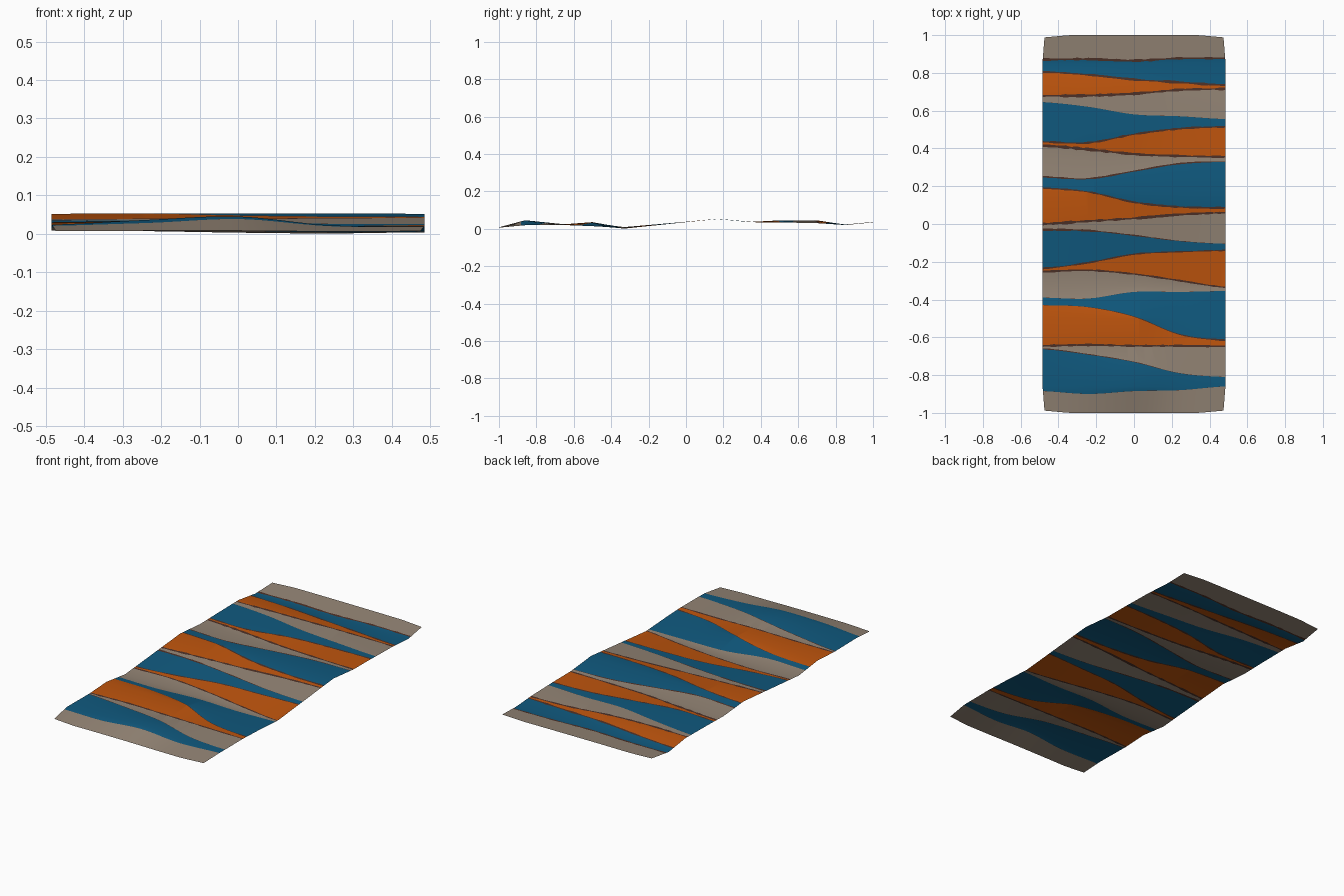
import bpy, bmesh, random
random.seed(4)

HALF = 0.485
COLS = 32

# Colours
PALETTE = [("warm_taupe", (0.29, 0.23, 0.176)), ("deep_blue", (0.005, 0.1, 0.21)),
           ("burnt_orange", (0.52, 0.09, 0.004)), ("dark_brown", (0.075, 0.03, 0.02))]
TAUPE, BLUE, ORANGE, BROWN = range(4)


def curve(points, x):
    """Smooth curve through evenly spaced values across the width."""
    t = max(0, min(1, (x + HALF) / (2 * HALF))) * (len(points) - 1)
    i = min(int(t), len(points) - 2)
    f = t - i
    a, b, c, d = (points[max(0, min(len(points) - 1, k))] for k in (i - 1, i, i + 1, i + 2))
    return b + 0.5 * f * (c - a + f * (2 * a - 5 * b + 4 * c - d + f * (3 * (b - c) + d - a)))


# Wavy band borders: y at five places across, colour beyond the border, brown line width left / right
BORDERS = [
    ((-0.885, -0.90, -0.885, -0.88, -0.86), BLUE, 0, 0),
    ((-0.66, -0.69, -0.73, -0.79, -0.81), TAUPE, 0.006, 0),
    ((-0.645, -0.64, -0.645, -0.645, -0.648), ORANGE, 0.012, 0.008),
    ((-0.43, -0.44, -0.49, -0.585, -0.615), BLUE, 0, 0.008),
    ((-0.39, -0.395, -0.36, -0.36, -0.355), TAUPE, 0, 0),
    ((-0.252, -0.245, -0.265, -0.30, -0.335), ORANGE, 0.01, 0.008),
    ((-0.235, -0.205, -0.16, -0.147, -0.14), BLUE, 0.008, 0.006),
    ((-0.03, -0.035, -0.06, -0.09, -0.105), TAUPE, 0.012, 0),
    ((0.0, 0.015, 0.03, 0.05, 0.06), ORANGE, 0.014, 0.01),
    ((0.19, 0.17, 0.115, 0.09, 0.085), BLUE, 0.008, 0.01),
    ((0.25, 0.24, 0.28, 0.32, 0.33), TAUPE, 0.008, 0.006),
    ((0.415, 0.395, 0.37, 0.36, 0.355), ORANGE, 0.016, 0.01),
    ((0.435, 0.43, 0.475, 0.505, 0.515), BLUE, 0.01, 0.01),
    ((0.645, 0.62, 0.58, 0.57, 0.555), TAUPE, 0, 0),
    ((0.678, 0.68, 0.69, 0.71, 0.715), ORANGE, 0.014, 0.012),
    ((0.805, 0.79, 0.765, 0.75, 0.735), BLUE, 0.008, 0.014),
    ((0.87, 0.873, 0.865, 0.877, 0.877), TAUPE, 0.012, 0.012),
]

# Folds of the cloth: y, then height at five places across
FOLDS = [
    (-1.00, (0.006, 0.008, 0.008, 0.006, 0.006)),
    (-0.86, (0.024, 0.036, 0.045, 0.022, 0.019)),
    (-0.65, (0.022, 0.024, 0.024, 0.021, 0.020)),
    (-0.50, (0.030, 0.034, 0.034, 0.018, 0.014)),
    (-0.33, (0.009, 0.007, 0.003, 0.001, 0.004)),
    (0.17, (0.052, 0.053, 0.053, 0.053, 0.052)),
    (0.35, (0.037, 0.037, 0.037, 0.036, 0.035)),
    (0.50, (0.040, 0.044, 0.044, 0.036, 0.034)),
    (0.70, (0.042, 0.045, 0.042, 0.034, 0.030)),
    (0.85, (0.021, 0.022, 0.023, 0.022, 0.020)),
    (1.00, (0.035, 0.036, 0.036, 0.035, 0.034)),
]


def height(x, y):
    for (y0, h0), (y1, h1) in zip(FOLDS, FOLDS[1:]):
        if y <= y1 or y1 == 1.0:
            f = max(0, min(1, (y - y0) / (y1 - y0)))
            return curve(h0, x) * (1 - f) + curve(h1, x) * f


def end_y(x):
    """Ends of the cloth, dipping a little at the corners."""
    return 1 - 0.012 * max(0, (abs(x) - 0.35) / (HALF - 0.35))


# Flat sheet, one strip of faces per band and per brown line
bm = bmesh.new()
columns, colours = [], []
for c in range(COLS + 1):
    x = -HALF + 2 * HALF * c / COLS
    ys, colours = [-end_y(x)], []
    current = TAUPE
    for points, beyond, left, right in BORDERS:
        y = curve(points, x)
        w = (left + (right - left) * c / COLS) * random.uniform(0.5, 1.4)
        for edge, colour in ((y - w / 2, current), (y + w / 2, BROWN)):
            ys.append(max(edge, ys[-1] + 0.0005))
            colours.append(colour)
        current = beyond
    ys.append(end_y(x))
    colours.append(current)
    columns.append([bm.verts.new((x, y, 0)) for y in ys])
for a, b in zip(columns, columns[1:]):
    for i, colour in enumerate(colours):
        face = bm.faces.new((a[i], b[i], b[i + 1], a[i + 1]))
        face.material_index = colour

# Crease the sheet along each fold and raise it
for y, _ in FOLDS[1:-1]:
    bmesh.ops.bisect_plane(bm, geom=bm.verts[:] + bm.edges[:] + bm.faces[:],
                           plane_co=(0, y, 0), plane_no=(0, 1, 0))
for v in bm.verts:
    x, y, _ = v.co
    v.co.z = height(x, y)
    v.co.x *= 1 - 0.025 * max(0, (abs(y) - 0.85) / 0.15)   # ends taper slightly

mesh = bpy.data.meshes.new("striped_rug")
bm.to_mesh(mesh)
bm.free()
rug = bpy.data.objects.new("striped_rug", mesh)
bpy.context.collection.objects.link(rug)
for name, rgb in PALETTE:
    material = bpy.data.materials.new(name)
    material.diffuse_color = (*rgb, 1)
    mesh.materials.append(material)
bpy.context.view_layer.objects.active = rug
rug.select_set(True)
bpy.ops.object.shade_smooth_by_angle()
